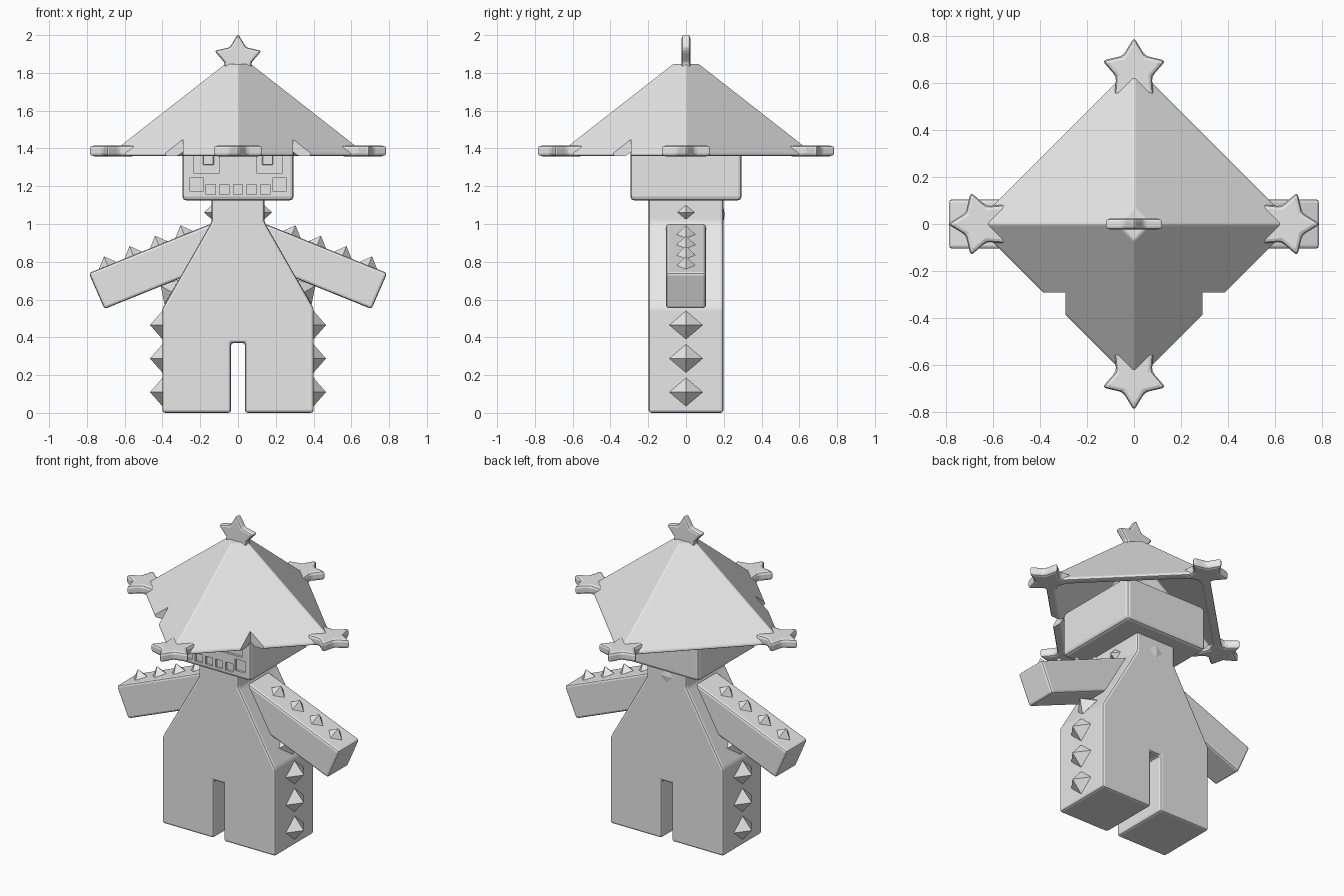
import bpy, bmesh, math
from mathutils import Vector

if "Cube" in bpy.data.objects:
    bpy.data.objects.remove(bpy.data.objects["Cube"])

grey = bpy.data.materials.new("plain grey")
grey.diffuse_color = (0.8, 0.8, 0.8, 1)
grey.use_nodes = True
grey.node_tree.nodes["Principled BSDF"].inputs["Base Color"].default_value = grey.diffuse_color


def finish(name, bm, bevel=0.0, segments=2):
    bmesh.ops.recalc_face_normals(bm, faces=bm.faces)
    me = bpy.data.meshes.new(name)
    bm.to_mesh(me)
    bm.free()
    me.materials.append(grey)
    ob = bpy.data.objects.new(name, me)
    bpy.context.collection.objects.link(ob)
    if bevel:
        mod = ob.modifiers.new("Bevel", 'BEVEL')
        mod.width = bevel
        mod.segments = segments
        mod.limit_method = 'ANGLE'
        mod.angle_limit = math.radians(25)
    return ob


def prism(name, pts, thick, bevel, loc=(0, 0, 0), rot=(math.pi / 2, 0, 0)):
    """Outline extruded to a slab; by default the outline stands in x-z."""
    bm = bmesh.new()
    a = [bm.verts.new((x, y, -thick / 2)) for x, y in pts]
    b = [bm.verts.new((x, y, thick / 2)) for x, y in pts]
    bm.faces.new(a)
    bm.faces.new(b)
    n = len(pts)
    for i in range(n):
        j = (i + 1) % n
        bm.faces.new((a[i], a[j], b[j], b[i]))
    ob = finish(name, bm, bevel)
    ob.location = loc
    ob.rotation_euler = rot
    return ob


def add_box(bm, lo, hi):
    vs = bmesh.ops.create_cube(bm, size=1)['verts']
    lo, hi = Vector(lo), Vector(hi)
    for v in vs:
        v.co = (lo + hi) / 2 + v.co * (hi - lo)


def spike(name, centre, normal, across, along, height):
    """Eight-sided stud half sunk into a surface."""
    c, n = Vector(centre), Vector(normal).normalized()
    side = Vector((1, 0, 0)) if abs(n.y) > 0.9 else Vector((0, 1, 0))
    t = n.cross(side)
    bm = bmesh.new()
    for d in (n * height, side * across, t * along):
        bm.verts.new(c + d)
        bm.verts.new(c - d)
    bmesh.ops.convex_hull(bm, input=bm.verts)
    return finish(name, bm)


def star(name, radius, thick, bevel, loc, rot):
    pts = []
    for i in range(10):
        r = radius * (0.56 if i % 2 else 1)
        a = math.pi / 2 + i * math.pi / 5
        pts.append((r * math.cos(a), r * math.sin(a)))
    return prism(name, pts, thick, bevel, loc, rot)


def cut(ob, bm, name):
    cutter = finish(name, bm)
    cutter.hide_render = True
    cutter.hide_viewport = True
    mod = ob.modifiers.new("Cut", 'BOOLEAN')
    mod.operation = 'DIFFERENCE'
    mod.solver = 'EXACT'
    mod.object = cutter


# Body with two legs and a neck
half = [(0.037, 0), (0.4, 0), (0.4, 0.555), (0.14, 1.01), (0.14, 1.16)]
outline = [(0.037, 0.37)] + half
outline += [(-x, z) for x, z in reversed(outline)]
prism("body", outline, 0.395, 0.014)

# Arms and all side studs
for s, side in ((1, "right"), (-1, "left")):
    arm = [(0.79, 0.74), (0.14, 1.003), (0.055, 0.813), (0.707, 0.55)]
    prism(side + "_arm", [(s * x, z) for x, z in arm], 0.21, 0.014)
    for x in (0.69, 0.555, 0.42, 0.285):
        spike(side + "_arm_spike", (s * x, 0, 0.74 + (0.79 - x) * 0.405),
              (s * 0.375, 0, 0.926), 0.05, 0.05, 0.052)
    for z in (0.11, 0.288, 0.465):
        spike(side + "_leg_spike", (s * 0.4, 0, z), (s, 0, 0), 0.088, 0.075, 0.066)
    spike(side + "_hip_spike", (s * 0.352, 0, 0.64), (s * 0.866, 0, 0.5), 0.088, 0.075, 0.066)
    spike(side + "_neck_spike", (s * 0.135, 0, 1.062), (s, 0, 0), 0.05, 0.042, 0.045)
spike("nape_spike", (0, 0.197, 1.05), (0, 1, 0), 0.05, 0.045, 0.008)

# Head with sunken eyes and teeth
bm = bmesh.new()
add_box(bm, (-0.294, -0.294, 1.125), (0.294, 0.294, 1.41))
head = finish("head", bm, 0.02)
bm = bmesh.new()
for x in (-0.144, -0.072, 0, 0.072, 0.144):
    add_box(bm, (x - 0.025, -0.4, 1.156), (x + 0.025, -0.28, 1.208))
for s in (-1, 1):
    add_box(bm, (s * 0.22 - 0.034, -0.4, 1.173), (s * 0.22 + 0.034, -0.28, 1.246))
    add_box(bm, (s * 0.167 - 0.066, -0.4, 1.268), (s * 0.167 + 0.066, -0.28, 1.385))
cut(head, bm, "face_cutter")
for s in (-1, 1):
    bm = bmesh.new()
    add_box(bm, (s * 0.157 - 0.029, -0.293, 1.312), (s * 0.157 + 0.029, -0.27, 1.37))
    finish("pupil", bm, 0.004, 1)

# Hollow four-sided hat, corners on the axes
bm = bmesh.new()
rings = []
for r, z in ((0.03, 1.79), (0.61, 1.36), (0.675, 1.36), (0.675, 1.375), (0.07, 1.848)):
    rings.append([bm.verts.new((r * math.cos(k * math.pi / 2),
                                r * math.sin(k * math.pi / 2), z)) for k in range(4)])
for a, b in zip(rings, rings[1:]):
    for k in range(4):
        j = (k + 1) % 4
        bm.faces.new((a[k], a[j], b[j], b[k]))
bm.faces.new(rings[0])
bm.faces.new(rings[-1])
hat = finish("hat", bm, 0.012)

# Chipped notches in the two front brim edges
bm = bmesh.new()
for s in (-1, 1):
    x0, x1 = sorted((s * 0.29, s * 0.6))
    add_box(bm, (x0, -0.6, 1.2), (x1, -0.29, 1.5))
cut(hat, bm, "notch_cutter")

# Stars on the hat corners and peak
for k in range(4):
    a = k * math.pi / 2
    c = 0.65
    star("brim_star", 0.142, 0.058, 0.016,
         (-c * math.sin(a), c * math.cos(a), 1.387), (0, 0, a))
star("top_star", 0.131, 0.046, 0.012, (0, 0, 1.876), (math.pi / 2, 0, 0))
